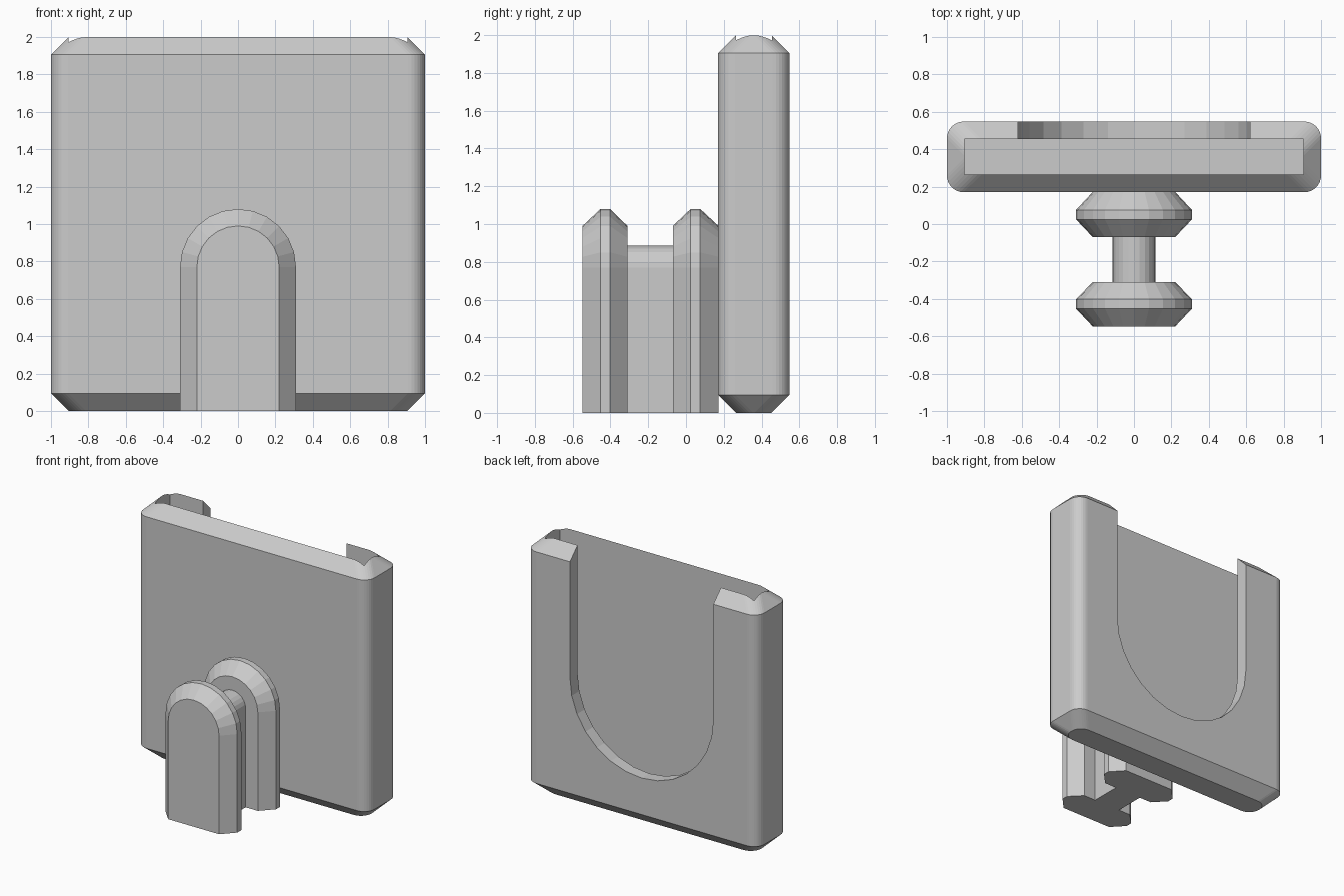
import bpy, bmesh
from math import sin, cos, pi

if "Cube" in bpy.data.objects:
    bpy.data.objects.remove(bpy.data.objects["Cube"])


def make_object(name, bm):
    bmesh.ops.recalc_face_normals(bm, faces=bm.faces[:])
    me = bpy.data.meshes.new(name)
    bm.to_mesh(me)
    bm.free()
    ob = bpy.data.objects.new(name, me)
    bpy.context.collection.objects.link(ob)
    return ob


def loft(bm, rings, cap=True):
    loops = [[bm.verts.new(p) for p in ring] for ring in rings]
    n = len(loops[0])
    for a, b in zip(loops, loops[1:]):
        for i in range(n):
            j = (i + 1) % n
            bm.faces.new((a[i], a[j], b[j], b[i]))
    if cap:
        bm.faces.new(loops[0])
        bm.faces.new(loops[-1])
    return loops


def rounded_rect(hx, hy, cy, z, r, seg=8):
    pts = []
    for q, (sx, sy) in enumerate(((1, 1), (-1, 1), (-1, -1), (1, -1))):
        for i in range(seg + 1):
            a = pi / 2 * (q + i / seg)
            pts.append((sx * (hx - r) + r * cos(a), cy + sy * (hy - r) + r * sin(a), z))
    return pts


def cut(target, cutter):
    mod = target.modifiers.new("cut", 'BOOLEAN')
    mod.operation = 'DIFFERENCE'
    mod.solver = 'EXACT'
    mod.object = cutter
    cutter.hide_render = True
    cutter.hide_set(True)


# Pocket: outer body with chamfered ends
CY, HX, HY, W, R = 0.359, 1.0, 0.189, 0.095, 0.09
bm = bmesh.new()
loft(bm, [rounded_rect(HX - d, HY - d, CY, z, R)
          for z, d in ((0, W), (W, 0), (2 - W, 0), (2, W))])
pocket = make_object("pocket", bm)

# Rectangular cavity, open at the top
cx, cy = HX - W + 0.001, HY - W + 0.001
bm = bmesh.new()
loft(bm, [[(sx * cx, CY + sy * cy, z) for sx, sy in ((1, 1), (-1, 1), (-1, -1), (1, -1))]
          for z in (W, 2.2)])
cut(pocket, make_object("cavity_cutter", bm))

# U-shaped window in the rear wall
outline = [(0.62, 2.2)] + [(0.62 * cos(pi * i / 14), 1.0 - 0.62 * sin(pi * i / 14))
                           for i in range(15)] + [(-0.62, 2.2)]
bm = bmesh.new()
loft(bm, [[(x, y, z) for x, z in outline] for y in (CY + 0.02, 0.7)])
cut(pocket, make_object("window_cutter", bm))

# Double-flanged slide connector: (half width, y) profile swept round an arch
profile = [(0.22, -0.548), (0.31, -0.452), (0.31, -0.402), (0.22, -0.31), (0.115, -0.31),
           (0.115, -0.07), (0.22, -0.07), (0.31, 0.025), (0.31, 0.075), (0.22, 0.172)]
CZ, SEG = 0.77, 12


def arch(r, y):
    arc = [(r * cos(pi * i / SEG), y, CZ + r * sin(pi * i / SEG)) for i in range(SEG + 1)]
    return [(r, y, 0)] + arc + [(-r, y, 0)]


bm = bmesh.new()
loops = [[bm.verts.new(p) for p in arch(r, y)] for r, y in profile]
for a, b in zip(loops, loops[1:]):
    for i in range(len(a) - 1):
        bm.faces.new((a[i], a[i + 1], b[i + 1], b[i]))
    bm.faces.new((a[0], b[0], b[-1], a[-1])) if a[0].co.y != b[0].co.y else None
bm.faces.new(loops[0])
bm.faces.new(loops[-1])
# Close the shoulders across the stem
for k in (3, 5):
    a, b = loops[k], loops[k + 1]
connector = make_object("slide_connector", bm)
